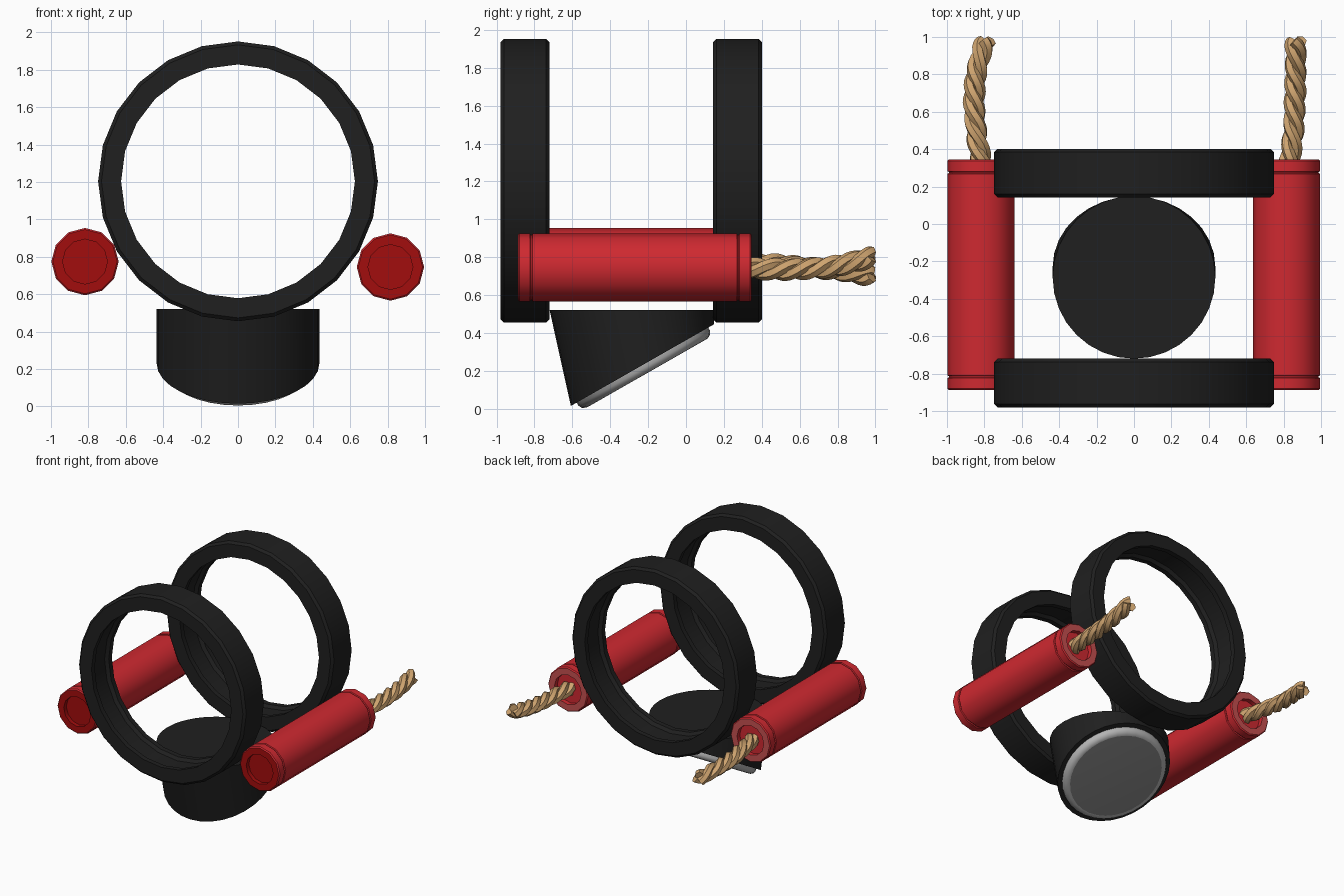
import bpy, bmesh, math
from mathutils import Vector, Matrix

if "Cube" in bpy.data.objects:
    bpy.data.objects.remove(bpy.data.objects["Cube"])


def material(name, rgb):
    m = bpy.data.materials.new(name)
    m.diffuse_color = (*rgb, 1)
    m.use_nodes = True
    m.node_tree.nodes["Principled BSDF"].inputs["Base Color"].default_value = m.diffuse_color
    return m


BLACK = material("matte black", (0.014, 0.014, 0.014))
RED = material("red", (0.62, 0.022, 0.03))
DARK_RED = material("dark red", (0.36, 0.004, 0.004))
FADED_RED = material("faded red", (0.56, 0.08, 0.08))
TAN = material("rope tan", (0.62, 0.37, 0.16))
SILVER = material("silver", (0.45, 0.45, 0.45))
GREY = material("grey", (0.2, 0.2, 0.2))


def finish(name, bm, mats, angle):
    bmesh.ops.recalc_face_normals(bm, faces=bm.faces)
    me = bpy.data.meshes.new(name)
    bm.to_mesh(me)
    bm.free()
    ob = bpy.data.objects.new(name, me)
    bpy.context.collection.objects.link(ob)
    for m in mats:
        me.materials.append(m)
    bpy.context.view_layer.objects.active = ob
    ob.select_set(True)
    bpy.ops.object.shade_smooth_by_angle(angle=math.radians(angle))
    ob.select_set(False)
    return ob


def lathe(name, profile, sides, matrix, mats, closed=False, rule=None, angle=35):
    """Spin (radius, height) points round local z; rule gives a material per segment."""
    bm = bmesh.new()
    rings = []
    for r, h in profile:
        rings.append([bm.verts.new(matrix @ Vector((r * math.cos(a), r * math.sin(a), h)))
                      for a in (2 * math.pi * i / sides for i in range(sides))])
    count = len(rings) if closed else len(rings) - 1
    for k in range(count):
        a, b = rings[k], rings[(k + 1) % len(rings)]
        for i in range(sides):
            j = (i + 1) % sides
            f = bm.faces.new((a[i], a[j], b[j], b[i]))
            f.material_index = rule(k) if rule else 0
    if not closed:
        bm.faces.new(rings[0]).material_index = rule(-1) if rule else 0
        bm.faces.new(rings[-1]).material_index = rule(count) if rule else 0
    return finish(name, bm, mats, angle)


# local z -> world y, keeping a vertex on the x axis
ALONG_Y = Matrix.Rotation(-math.pi / 2, 4, 'X')

# Two mounting rings with bevelled edges and a shallow inner groove
ring_profile = [(0.625, -0.13), (0.73, -0.13), (0.748, -0.112), (0.748, 0.112),
                (0.73, 0.13), (0.625, 0.13), (0.625, 0.09), (0.648, 0.07),
                (0.648, -0.07), (0.625, -0.09)]
for name, y in (("front_ring", -0.85), ("rear_ring", 0.272)):
    lathe(name, ring_profile, 24, Matrix.Translation((0, y, 1.203)) @ ALONG_Y,
          [BLACK], closed=True, angle=30)

# Lamp housing: level top disc bridged to a tilted lower disc
SIDES, R = 32, 0.435
tilt = Matrix.Translation((0, -0.23, 0.23)) @ Matrix.Rotation(math.radians(29.7), 4, 'X')
bm = bmesh.new()
top, low = [], []
for i in range(SIDES):
    a = 2 * math.pi * i / SIDES
    p = Vector((R * math.cos(a), R * math.sin(a), 0))
    top.append(bm.verts.new(p + Vector((0, -0.285, 0.52))))
    low.append(bm.verts.new(tilt @ p))
for i in range(SIDES):
    j = (i + 1) % SIDES
    bm.faces.new((top[i], top[j], low[j], low[i]))
bm.faces.new(top)
bm.faces.new(low)
finish("lamp_housing", bm, [BLACK], 35)

# Lens plate under the housing: silver rim, grey face
lathe("lamp_lens", [(0.40, 0.005), (0.40, -0.018), (0.39, -0.037), (0.37, -0.048), (0.355, -0.049)],
      SIDES, tilt, [SILVER, GREY], rule=lambda k: 1 if k == 4 else 0)

# Red sticks: recessed ends and a thin groove near each end
stick_profile = [(0.12, -0.855), (0.12, -0.888), (0.172, -0.888), (0.18, -0.88),
                 (0.18, -0.824), (0.172, -0.82), (0.172, -0.814), (0.18, -0.81),
                 (0.18, 0.268), (0.172, 0.272), (0.172, 0.278), (0.18, 0.282),
                 (0.18, 0.338), (0.172, 0.346), (0.12, 0.346), (0.12, 0.31)]


def stick_colour(k):
    if k < 2:
        return 1                      # front end
    return 2 if k == 13 else 0        # rear rim, body


# Rope fuse: three strands twisted about a bent path
def rope(name, path):
    pts = [Vector(p) for p in path]

    def along(t):
        # smooth interpolation through the path points
        s = t * (len(pts) - 1)
        i = min(int(s), len(pts) - 2)
        u = s - i
        p0, p1, p2 = pts[max(i - 1, 0)], pts[i], pts[i + 1]
        p3 = pts[min(i + 2, len(pts) - 1)]
        return 0.5 * (2 * p1 + (p2 - p0) * u + (2 * p0 - 5 * p1 + 4 * p2 - p3) * u * u
                      + (3 * p1 - p0 - 3 * p2 + p3) * u ** 3)

    cu = bpy.data.curves.new(name, 'CURVE')
    cu.dimensions = '3D'
    cu.bevel_depth = 0.032
    cu.bevel_resolution = 1
    cu.use_fill_caps = True
    steps = 36
    for s in range(3):
        sp = cu.splines.new('POLY')
        sp.points.add(steps)
        for i in range(steps + 1):
            t = i / steps
            a = 2 * math.pi * (s / 3 + 2.3 * t)
            p = along(t) + 0.029 * Vector((math.cos(a), 0, math.sin(a)))
            sp.points[i].co = (*p, 1)
    cu.materials.append(TAN)
    ob = bpy.data.objects.new(name, cu)
    bpy.context.collection.objects.link(ob)
    bpy.context.view_layer.objects.active = ob
    ob.select_set(True)
    bpy.ops.object.convert(target='MESH')
    bpy.ops.object.shade_smooth_by_angle(angle=math.radians(50))
    bpy.context.active_object.select_set(False)


for side, x, z in (("left", -0.818, 0.774), ("right", 0.815, 0.745)):
    lathe(side + "_stick", stick_profile, 12, Matrix.Translation((x, 0, z)) @ ALONG_Y,
          [RED, DARK_RED, FADED_RED], rule=stick_colour)
rope("left_fuse", [(-0.81, 0.30, 0.765), (-0.84, 0.47, 0.76), (-0.855, 0.65, 0.745),
                   (-0.84, 0.82, 0.73), (-0.795, 0.98, 0.70)])
rope("right_fuse", [(0.825, 0.30, 0.745), (0.85, 0.47, 0.735), (0.86, 0.65, 0.74),
                    (0.865, 0.82, 0.76), (0.865, 0.98, 0.80)])
